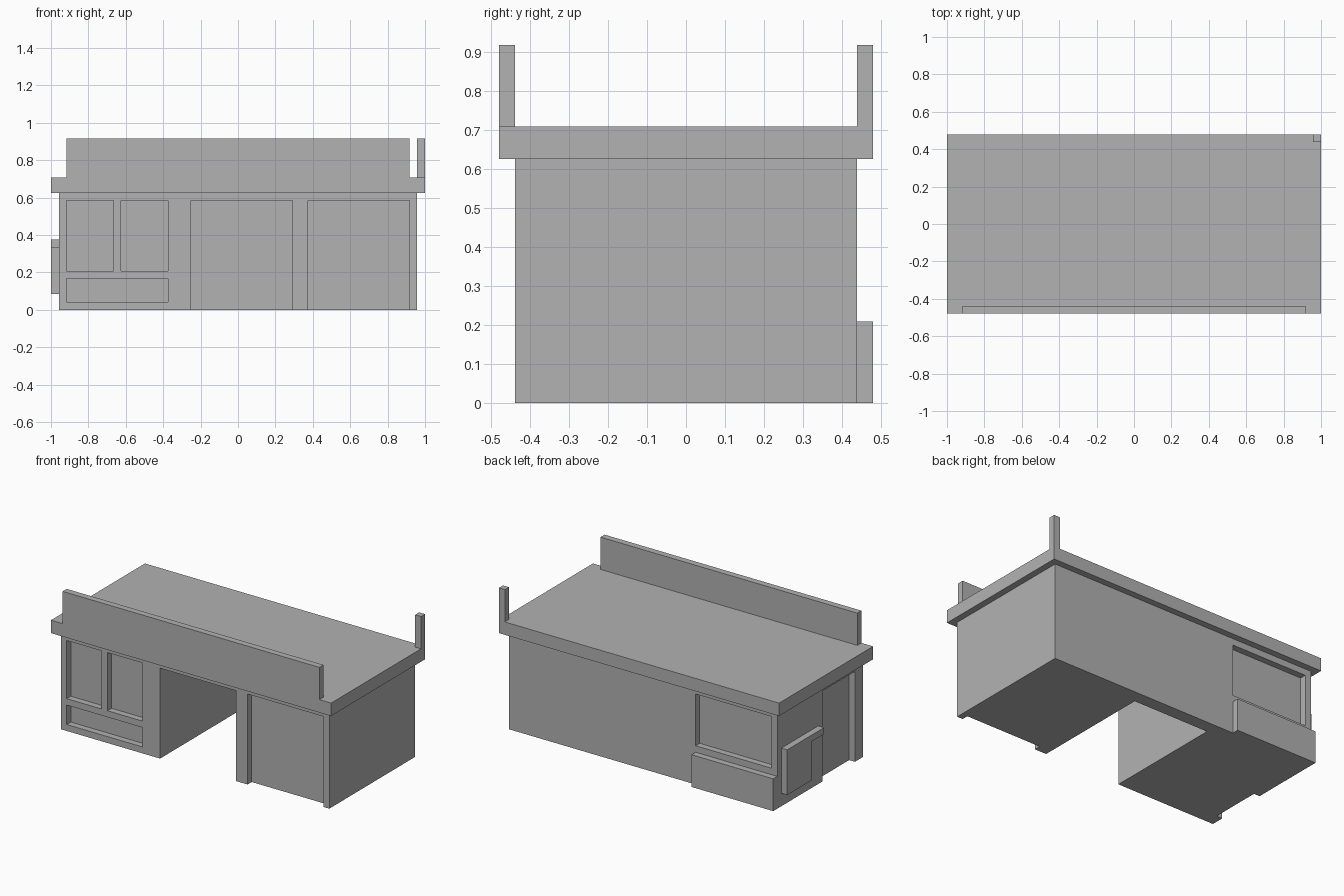
import bpy

if "Cube" in bpy.data.objects:
    bpy.data.objects.remove(bpy.data.objects["Cube"], do_unlink=True)

U = 1 / 24  # building module: walls, trims and reveals are one unit thick

grey = bpy.data.materials.new("plain grey")
grey.use_nodes = True
grey.diffuse_color = (0.447, 0.447, 0.447, 1)
grey.node_tree.nodes["Principled BSDF"].inputs["Base Color"].default_value = grey.diffuse_color


def box(name, x, y, z):
    """Axis-aligned box from (min, max) ranges in units."""
    spans = (x, y, z)
    bpy.ops.mesh.primitive_cube_add(size=1, location=[U * (a + b) / 2 for a, b in spans])
    ob = bpy.context.object
    ob.name = name
    ob.scale = [U * (b - a) for a, b in spans]
    bpy.ops.object.transform_apply(location=False, rotation=False, scale=True)
    ob.data.materials.append(grey)
    return ob


def cut(target, name, x, y, z):
    """Carve a box-shaped recess and discard the cutter."""
    cutter = box(name, x, y, z)
    cutter.hide_render = True
    mod = target.modifiers.new(name, 'BOOLEAN')
    mod.operation = 'DIFFERENCE'
    mod.solver = 'EXACT'
    mod.object = cutter
    bpy.context.view_layer.objects.active = target
    bpy.ops.object.modifier_apply(modifier=mod.name)
    bpy.data.objects.remove(cutter, do_unlink=True)


# Main building block
FRONT, BACK, SIDE = -10.5, 10.5, 23
building = box("building", (-SIDE, SIDE), (FRONT, BACK), (0, 15))

# Shallow front windows, lower panel and wide door
shallow = (FRONT - 2, FRONT + 1)
cut(building, "front_window_outer", (-22, -16), shallow, (5, 14))
cut(building, "front_window_inner", (-15, -9), shallow, (5, 14))
cut(building, "front_panel", (-22, -9), shallow, (1, 4))
cut(building, "front_door", (9, 22), shallow, (-2, 14))

# Deep open bay
cut(building, "open_bay", (-6, 7), (FRONT - 2, 8.5), (-2, 14))

# Back window and side doorway
cut(building, "back_window", (-22, -9), (BACK - 1, BACK + 2), (6, 14))
cut(building, "side_doorway", (-SIDE - 2, -SIDE + 1), (-8.5, -0.5), (-2, 14))

# Roof slab, front sign board and corner post
box("roof_slab", (-24, 24), (-11.5, 11.5), (15, 17))
box("sign_board", (-22, 22), (-11.5, -10.5), (17, 22))
box("corner_post", (23, 24), (10.5, 11.5), (17, 22))

# Base ledge under the back window
box("back_ledge", (-23, -9), (BACK, BACK + 1), (0, 5))

# Counter on the side wall with an overhanging top
box("side_counter", (-24, -23), (3.5, 9.5), (2, 8))
box("side_counter_top", (-24, -23), (0.5, 9.5), (8, 9))
